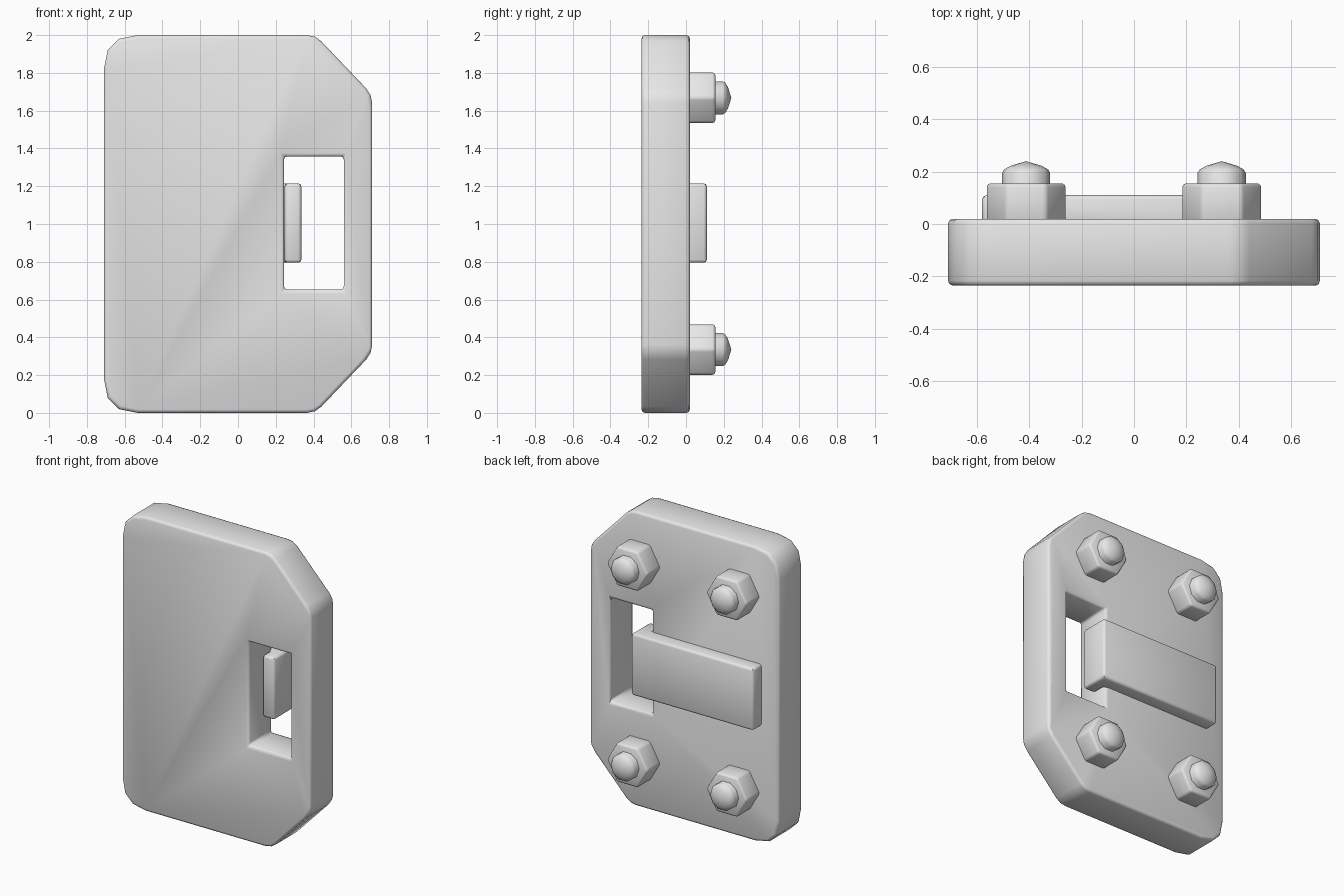
import bpy, bmesh
from math import radians, cos, sin, pi
from mathutils import Vector

cube = bpy.data.objects.get("Cube")
if cube:
    bpy.data.objects.remove(cube, do_unlink=True)

# One plain grey for everything
grey = bpy.data.materials.new("light_grey")
grey.use_nodes = True
grey.diffuse_color = (0.8, 0.8, 0.8, 1)
grey.node_tree.nodes["Principled BSDF"].inputs["Base Color"].default_value = (0.8, 0.8, 0.8, 1)


def make_object(name, bm):
    bmesh.ops.recalc_face_normals(bm, faces=bm.faces[:])
    mesh = bpy.data.meshes.new(name)
    bm.to_mesh(mesh)
    bm.free()
    mesh.materials.append(grey)
    obj = bpy.data.objects.new(name, mesh)
    bpy.context.collection.objects.link(obj)
    return obj


def activate(obj):
    bpy.ops.object.select_all(action='DESELECT')
    obj.select_set(True)
    bpy.context.view_layer.objects.active = obj


def prism(name, outline, start, end, axis='Y'):
    """Extrude a flat outline along Y (outline in x, z) or Z (outline in x, y)."""
    def place(p, d):
        return (p[0], d, p[1]) if axis == 'Y' else (p[0], p[1], d)
    bm = bmesh.new()
    face = bm.faces.new([bm.verts.new(place(p, start)) for p in outline])
    result = bmesh.ops.extrude_face_region(bm, geom=[face])
    shift = Vector(place((0, 0), end - start))
    bmesh.ops.translate(bm, vec=shift,
                        verts=[v for v in result["geom"] if isinstance(v, bmesh.types.BMVert)])
    return make_object(name, bm)


def soften(obj, width, segments=2):
    """Bevel the hard edges and shade smooth."""
    activate(obj)
    bevel = obj.modifiers.new("bevel", 'BEVEL')
    bevel.width = width
    bevel.segments = segments
    bevel.limit_method = 'ANGLE'
    bevel.angle_limit = radians(50)
    bpy.ops.object.modifier_apply(modifier=bevel.name)
    bpy.ops.object.shade_smooth_by_angle(angle=radians(46))


def rounded(corners):
    """Outline whose corners (x, z, reach, steps) are rounded off."""
    points = []
    for i, (x, z, reach, steps) in enumerate(corners):
        c = Vector((x, z))
        before = Vector(corners[i - 1][:2])
        after = Vector(corners[(i + 1) % len(corners)][:2])
        a = c + (before - c).normalized() * reach
        b = c + (after - c).normalized() * reach
        for s in range(steps + 1):
            t = s / steps
            points.append(a.lerp(c, t).lerp(c.lerp(b, t), t))
    return points


# Plate with two rounded and two cut corners
upper = [(-0.71, 2.0, 0.18, 3), (0.41, 2.0, 0.045, 2), (0.71, 1.685, 0.045, 2)]
lower = [(x, 2 - z, r, s) for x, z, r, s in reversed(upper)]
plate = prism("plate", rounded(upper + lower), -0.235, 0.02)

# Slot cut through the plate
slot = prism("slot_cutter", [(0.243, 0.653), (0.56, 0.653), (0.56, 1.358), (0.243, 1.358)], -0.5, 0.5)
slot.hide_render = True
activate(plate)
cut = plate.modifiers.new("slot", 'BOOLEAN')
cut.operation = 'DIFFERENCE'
cut.solver = 'EXACT'
cut.object = slot
bpy.ops.object.modifier_apply(modifier=cut.name)
bpy.data.objects.remove(slot, do_unlink=True)
soften(plate, 0.018)

# Latch bar on the back, hooked into the slot
latch = prism("latch", [(-0.58, 0.0), (-0.58, 0.11), (0.335, 0.11), (0.335, -0.09),
                        (0.247, -0.09), (0.247, 0.0)], 0.795, 1.215, 'Z')
soften(latch, 0.016)


def ring(radius, sides):
    return [(radius * cos(2 * pi * i / sides), radius * sin(2 * pi * i / sides))
            for i in range(sides)]


def bolt_end(name, sides=10):
    """Round bolt end with a shallow domed tip."""
    bm = bmesh.new()
    loops = [[bm.verts.new((x, y, z)) for x, z in ring(r, sides)]
             for r, y in ((0.092, 0.0), (0.092, 0.195), (0.084, 0.208), (0.06, 0.222))]
    tip = bm.verts.new((0, 0.24, 0))
    bm.faces.new(loops[0])
    for i in range(sides):
        j = (i + 1) % sides
        for a, b in zip(loops, loops[1:]):
            bm.faces.new((a[i], a[j], b[j], b[i]))
        bm.faces.new((loops[-1][i], loops[-1][j], tip))
    obj = make_object(name, bm)
    activate(obj)
    bpy.ops.object.shade_smooth_by_angle(angle=radians(50))
    return obj


# Four nuts with bolt ends
for level, z in (("lower", 0.335), ("upper", 1.668)):
    for side, x in (("right", -0.412), ("left", 0.335)):
        nut = prism(f"{level}_{side}_nut", ring(0.154, 6), 0.0, 0.155)
        soften(nut, 0.014)
        bolt = bolt_end(f"{level}_{side}_bolt")
        for part in (nut, bolt):
            part.location = (x, 0, z)
